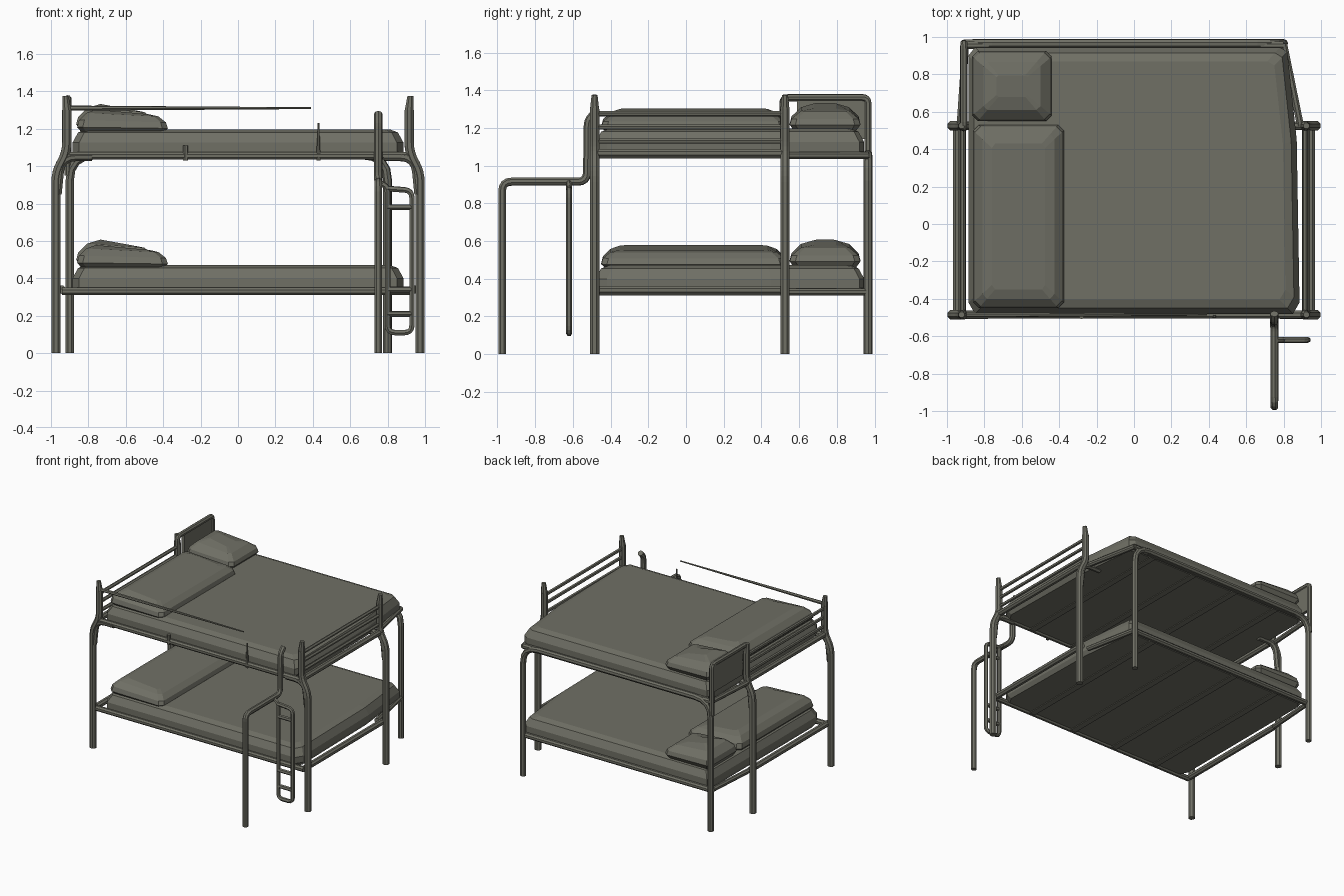
import bpy, bmesh, math
from mathutils import Vector

if "Cube" in bpy.data.objects:
    bpy.data.objects.remove(bpy.data.objects["Cube"])

mat = bpy.data.materials.new("olive grey")
mat.diffuse_color = (0.16, 0.16, 0.13, 1)
mat.use_nodes = True
mat.node_tree.nodes["Principled BSDF"].inputs["Base Color"].default_value = mat.diffuse_color


def finish(name, bm):
    bmesh.ops.recalc_face_normals(bm, faces=bm.faces)
    me = bpy.data.meshes.new(name)
    bm.to_mesh(me)
    bm.free()
    me.materials.append(mat)
    ob = bpy.data.objects.new(name, me)
    bpy.context.collection.objects.link(ob)
    return ob


def tube(name, pts, r=0.025, bend=0.0, sides=8, r_end=None):
    """Round bar along a path, with corners rounded by the bend distance."""
    p = [Vector(q) for q in pts]
    path = [p[0]]
    for a, b, c in zip(p, p[1:], p[2:]):
        d = min(bend, (a - b).length * 0.49, (c - b).length * 0.49)
        s, e = b + (a - b).normalized() * d, b + (c - b).normalized() * d
        for i in range(5):
            t = i / 4
            path.append(s * (1 - t) ** 2 + b * 2 * t * (1 - t) + e * t * t)
    path.append(p[-1])
    bm = bmesh.new()
    rings = []
    n = len(path)
    u = None
    for i, q in enumerate(path):
        d = (path[min(i + 1, n - 1)] - path[max(i - 1, 0)]).normalized()
        if u is None:
            u = d.orthogonal()
        u = (u - d * u.dot(d)).normalized()
        v = d.cross(u)
        rr = r + ((r if r_end is None else r_end) - r) * i / (n - 1)
        rings.append([bm.verts.new(q + (u * math.cos(k) + v * math.sin(k)) * rr)
                      for k in [2 * math.pi * (j + 0.5) / sides for j in range(sides)]])
    for a, b in zip(rings, rings[1:]):
        for j in range(sides):
            k = (j + 1) % sides
            bm.faces.new((a[j], a[k], b[k], b[j]))
    bm.faces.new(rings[0])
    bm.faces.new(rings[-1])
    return finish(name, bm)


def cushion(name, outline, levels, tilt=0.0):
    """Stack of inset outlines: levels are (height, inset); tilt drops the +x side."""
    xs, ys = [q[0] for q in outline], [q[1] for q in outline]
    cx, cy = (min(xs) + max(xs)) / 2, (min(ys) + max(ys)) / 2
    hx, hy = (max(xs) - min(xs)) / 2, (max(ys) - min(ys)) / 2
    bm = bmesh.new()
    rings = []
    for i, (z, ins) in enumerate(levels):
        w = i / (len(levels) - 1)
        rings.append([bm.verts.new((cx + (x - cx) * (1 - ins / hx),
                                    cy + (y - cy) * (1 - ins / hy),
                                    z - tilt * w * (x - cx) / hx)) for x, y in outline])
    n = len(outline)
    for a, b in zip(rings, rings[1:]):
        for j in range(n):
            k = (j + 1) % n
            bm.faces.new((a[j], a[k], b[k], b[j]))
    bm.faces.new(rings[0])
    bm.faces.new(rings[-1])
    return finish(name, bm)


def rounded(x0, x1, y0, y1, c):
    return [(x0 + c, y0), (x1 - c, y0), (x1, y0 + c), (x1, y1 - c),
            (x1 - c, y1), (x0 + c, y1), (x0, y1 - c), (x0, y0 + c)]


def box(name, x0, x1, y0, y1, z0, z1):
    return cushion(name, [(x0, y0), (x1, y0), (x1, y1), (x0, y1)], [(z0, 0), (z1, 0)])


# corner posts: the lower tube bends inward at the bunk, the upper stub stands on it
for s, side in ((-1, "left"), (1, "right")):
    for y, where in ((-0.485, "front"), (0.525, "middle")):
        tube(f"{side}_{where}_post", [(0.973 * s, y, 0), (0.973 * s, y, 0.97),
                                      (0.915 * s, y, 1.07), (0.915 * s, y, 1.3)], 0.027, 0.08)
        tube(f"{side}_{where}_post_tip", [(0.915 * s, y, 1.29), (0.922 * s, y, 1.375)],
             0.027, r_end=0.017)
        tube(f"{side}_{where}_bend", [(0.965 * s, y, 0.85), (0.945 * s, y, 1.05),
                                      (0.78 * s, y, 1.05)], 0.024, 0.11)
    # end rails
    for z in (1.275, 1.205, 1.13):
        tube(f"{side}_end_rail", [(0.915 * s, -0.485, z), (0.915 * s, 0.525, z)], 0.014, sides=6)
    for z, x in ((0.34, 0.945), (1.065, 0.92)):
        tube(f"{side}_frame_rail", [(x * s, -0.485, z), (x * s, 0.525, z)], 0.024)

# rear arch, with the left post running on up to the headboard
tube("rear_arch", [(-0.9, 0.965, 0), (-0.9, 0.965, 1.06), (0.8, 0.965, 1.06),
                   (0.8, 0.965, 0)], 0.024, 0.14)
tube("headboard_frame", [(-0.91, 0.965, 0.95), (-0.91, 0.965, 1.36),
                         (-0.91, 0.515, 1.36), (-0.91, 0.515, 1.08)], 0.02, 0.03)
box("headboard_panel", -0.925, -0.9, 0.59, 0.965, 1.14, 1.365)

# frame of each bunk, with slats below the mattress
for z, label in ((0.33, "lower"), (1.055, "upper")):
    tube(f"{label}_front_rail", [(-0.94, -0.485, z), (0.94, -0.485, z)], 0.022)
    tube(f"{label}_back_rail", [(-0.9, 0.955, z), (0.8, 0.955, z)], 0.022)
    tube(f"{label}_left_back_rail", [(-0.93, 0.525, z), (-0.9, 0.965, z)], 0.02)
    tube(f"{label}_right_back_rail", [(0.89, 0.525, z), (0.8, 0.965, z)], 0.02)
    for x in (-0.6, -0.2, 0.2, 0.6):
        box(f"{label}_slat", x - 0.025, x + 0.025, -0.48, 0.94, z - 0.018, z)

    # mattress and its two pillows
    plan = [(-0.85, -0.48), (0.85, -0.48), (0.885, -0.42), (0.87, 0.45), (0.82, 0.92),
            (0.78, 0.945), (-0.85, 0.945), (-0.885, 0.9), (-0.885, -0.42)]
    cushion(f"{label}_mattress", plan, [(z - 0.012, 0.02), (z + 0.02, 0.0), (z + 0.07, 0.0),
                                        (z + 0.125, 0.03), (z + 0.142, 0.075)])
    t = z + 0.13
    cushion(f"{label}_long_pillow", rounded(-0.86, -0.375, -0.45, 0.53, 0.03),
            [(t, 0.02), (t + 0.02, 0.0), (t + 0.055, 0.01), (t + 0.09, 0.05),
             (t + 0.105, 0.1)], 0.013)
    cushion(f"{label}_small_pillow", rounded(-0.865, -0.44, 0.55, 0.925, 0.03),
            [(t - 0.01, 0.03), (t + 0.035, 0.0), (t + 0.07, 0.01), (t + 0.115, 0.06),
             (t + 0.132, 0.13)], 0.015)

# slim guard rail and its brackets along the front
tube("guard_rail", [(-0.9, -0.485, 1.31), (0.39, -0.485, 1.31)], 0.014, sides=6, r_end=0.005)
tube("guard_bracket", [(0.43, -0.495, 1.03), (0.43, -0.495, 1.23)], 0.012, sides=6, r_end=0.005)
tube("guard_bracket", [(-0.28, -0.495, 1.03), (-0.28, -0.495, 1.11)], 0.014, sides=6)

# ladder handrail reaching out in front
tube("ladder_handrail", [(0.75, -0.975, 0), (0.75, -0.975, 0.915), (0.75, -0.525, 0.915),
                         (0.75, -0.52, 1.24), (0.75, -0.48, 1.28)], 0.022, 0.05)
# small ladder hanging from the handrail
tube("ladder_frame", [(0.75, -0.62, 0.915), (0.8, -0.62, 0.89), (0.8, -0.62, 0.11),
                      (0.93, -0.62, 0.11), (0.93, -0.62, 0.87), (0.8, -0.62, 0.88)],
     0.016, 0.04, 6)
for z in (0.21, 0.34, 0.78):
    tube("ladder_rung", [(0.8, -0.62, z), (0.93, -0.62, z)], 0.016, sides=6)
